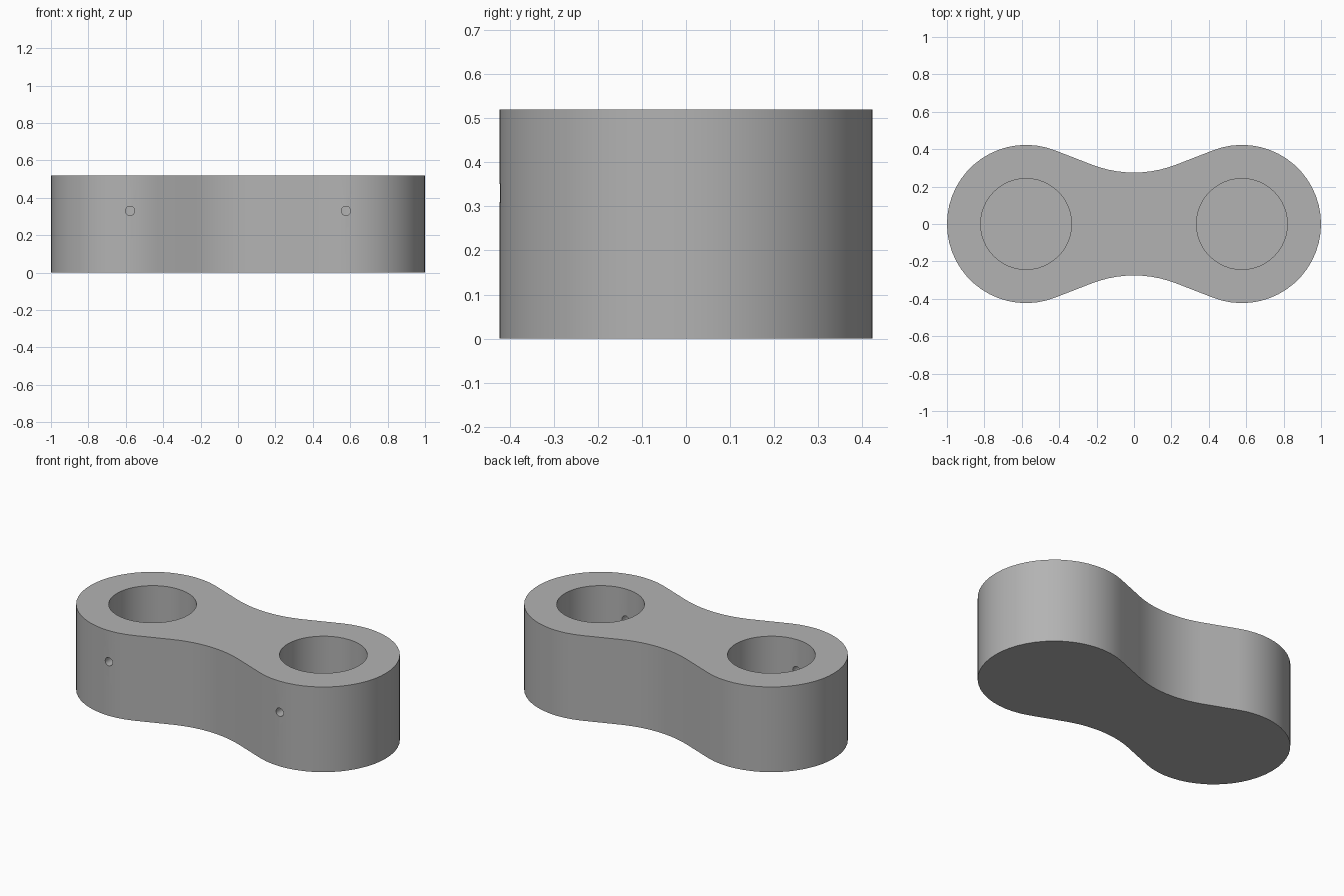
import bpy, bmesh, math

if "Cube" in bpy.data.objects:
    bpy.data.objects.remove(bpy.data.objects["Cube"], do_unlink=True)

END_X, END_R, HEIGHT = 0.577, 0.423, 0.52
NECK_Y, SLOPE = 0.275, 0.37
POCKET_R, POCKET_FLOOR = 0.243, 0.12
DRILL_R, DRILL_Z = 0.025, 0.33

grey = bpy.data.materials.new("plain grey")
grey.use_nodes = True
colour = (0.45, 0.45, 0.45, 1)
grey.diffuse_color = colour
grey.node_tree.nodes["Principled BSDF"].inputs["Base Color"].default_value = colour


def arc(cx, cy, r, start, end, steps):
    return [(cx + r * math.cos(start + (end - start) * i / steps),
             cy + r * math.sin(start + (end - start) * i / steps))
            for i in range(steps + 1)]


# Outline: two round ends joined by straight flanks to a concave neck
s, c = math.sin(SLOPE), math.cos(SLOPE)
neck_r = (NECK_Y * c + END_X * s - END_R) / (1 - c)
quarter = math.pi / 2
right_end = arc(END_X, 0, END_R, -quarter - SLOPE, quarter + SLOPE, 32)
back_neck = arc(0, NECK_Y + neck_r, neck_r, -quarter + SLOPE, -quarter - SLOPE, 10)
half = right_end + back_neck
outline = half + [(-x, -y) for x, y in half]

# Solid link body
bm = bmesh.new()
base = bm.faces.new([bm.verts.new((x, y, 0)) for x, y in outline])
top = bmesh.ops.extrude_face_region(bm, geom=[base])
for v in top["geom"]:
    if isinstance(v, bmesh.types.BMVert):
        v.co.z = HEIGHT
bmesh.ops.recalc_face_normals(bm, faces=bm.faces)
mesh = bpy.data.meshes.new("link_body")
bm.to_mesh(mesh)
bm.free()
body = bpy.data.objects.new("link_body", mesh)
bpy.context.collection.objects.link(body)
mesh.materials.append(grey)
bpy.context.view_layer.objects.active = body


def cut_cylinder(radius, depth, location, sides, rotation=(0, 0, 0)):
    bpy.ops.mesh.primitive_cylinder_add(vertices=sides, radius=radius, depth=depth,
                                        location=location, rotation=rotation)
    cutter = bpy.context.object
    cutter.hide_render = True
    cutter.data.materials.append(grey)
    bpy.context.view_layer.objects.active = body
    cut = body.modifiers.new("hole", "BOOLEAN")
    cut.operation, cut.solver, cut.object = "DIFFERENCE", "EXACT", cutter
    bpy.ops.object.modifier_apply(modifier=cut.name)
    bpy.data.objects.remove(cutter, do_unlink=True)


# Blind pocket in each end, with a small drilled hole through its front wall
for side in (-1, 1):
    x = side * END_X
    cut_cylinder(POCKET_R, 1, (x, 0, POCKET_FLOOR + 0.5), 48)
    cut_cylinder(DRILL_R, 0.6, (x, -0.3, DRILL_Z), 24, (quarter, 0, 0))

bpy.ops.object.select_all(action="DESELECT")
body.select_set(True)
bpy.ops.object.shade_smooth_by_angle(angle=math.radians(30))
